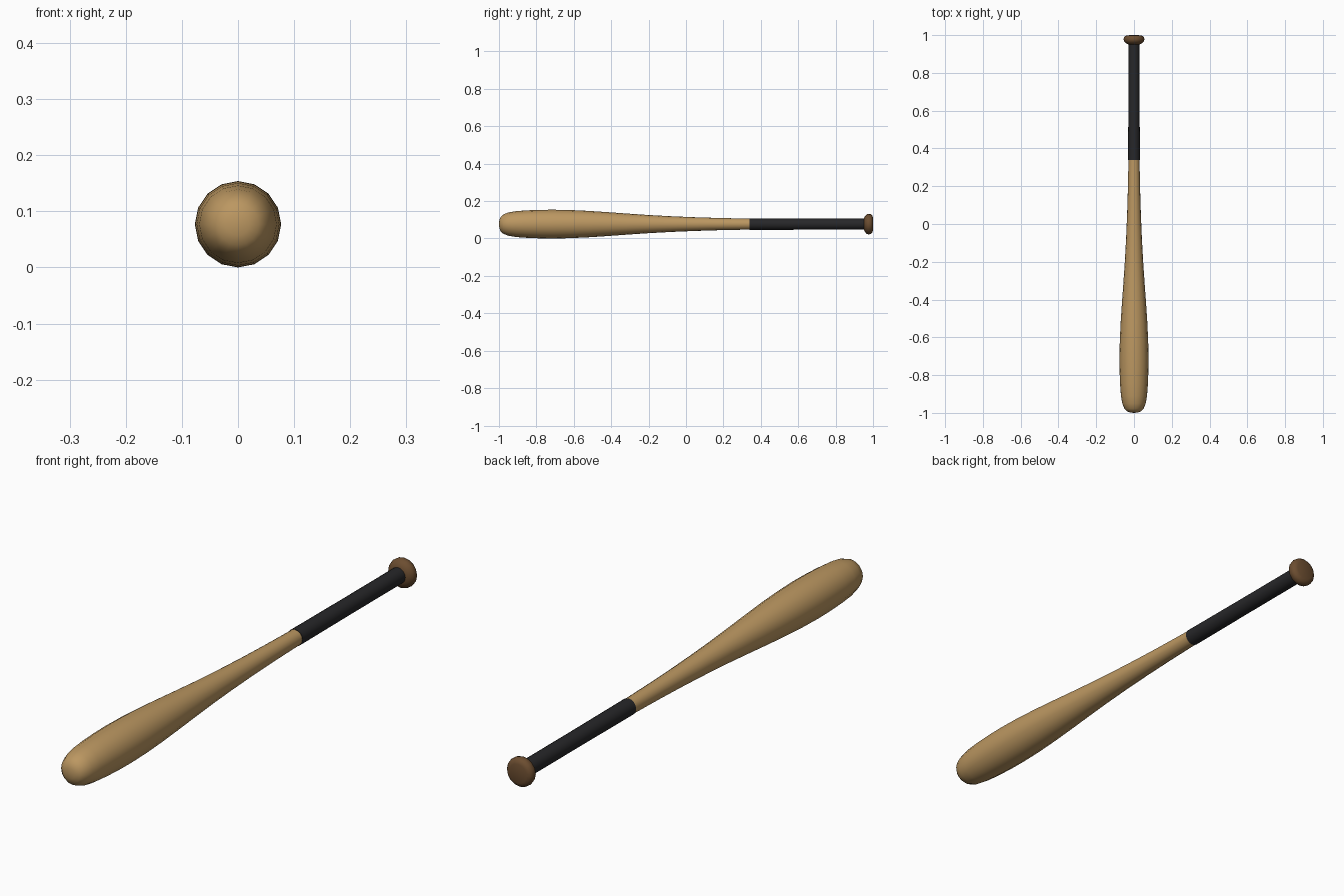
import bpy, bmesh, math

if "Cube" in bpy.data.objects:
    bpy.data.objects.remove(bpy.data.objects["Cube"])

SIDES = 16
AXIS_Z = 0.077


def material(name, color):
    m = bpy.data.materials.new(name)
    m.diffuse_color = (*color, 1)
    m.use_nodes = True
    m.node_tree.nodes["Principled BSDF"].inputs["Base Color"].default_value = m.diffuse_color
    return m


def lathe(name, profile, mat, angle=60):
    """Revolve (y, radius) points around the long axis; zero radius closes an end."""
    bm = bmesh.new()
    rings = []
    for y, r in profile:
        if r == 0:
            rings.append([bm.verts.new((0, y, AXIS_Z))] * SIDES)
        else:
            rings.append([bm.verts.new((r * math.sin(math.tau * i / SIDES), y,
                                        AXIS_Z + r * math.cos(math.tau * i / SIDES)))
                          for i in range(SIDES)])
    for a, b in zip(rings, rings[1:]):
        for i in range(SIDES):
            j = (i + 1) % SIDES
            bm.faces.new(list(dict.fromkeys((a[i], a[j], b[j], b[i]))))
    bmesh.ops.recalc_face_normals(bm, faces=bm.faces)
    mesh = bpy.data.meshes.new(name)
    bm.to_mesh(mesh)
    bm.free()
    mesh.materials.append(mat)
    ob = bpy.data.objects.new(name, mesh)
    bpy.context.collection.objects.link(ob)
    bpy.ops.object.select_all(action='DESELECT')
    ob.select_set(True)
    bpy.context.view_layer.objects.active = ob
    bpy.ops.object.shade_smooth_by_angle(angle=math.radians(angle))
    return ob


wood = material("light_wood", (0.50, 0.31, 0.12))
dark_wood = material("dark_wood", (0.15, 0.075, 0.03))
black = material("black_grip", (0.02, 0.02, 0.022))

# Barrel: rounded tip, fat body, long taper to the handle
lathe("barrel", [(-1.0, 0), (-0.998, 0.02), (-0.992, 0.037), (-0.978, 0.051),
                 (-0.95, 0.062), (-0.91, 0.069), (-0.85, 0.0735), (-0.78, 0.0762),
                 (-0.71, 0.077), (-0.62, 0.0752), (-0.52, 0.0705), (-0.42, 0.064),
                 (-0.32, 0.0567), (-0.2, 0.0485), (-0.08, 0.042), (0.05, 0.0365),
                 (0.18, 0.0325), (0.3, 0.030), (0.36, 0.029), (0.36, 0)], wood)

# Wrapped grip
lathe("grip", [(0.34, 0), (0.34, 0.031), (0.65, 0.030), (0.965, 0.030), (0.965, 0)], black)

# Knob at the end of the handle
lathe("knob", [(0.95, 0), (0.951, 0.031), (0.957, 0.042), (0.966, 0.052), (0.976, 0.055),
               (0.987, 0.0535), (0.995, 0.047), (0.999, 0.036), (1.0, 0)], dark_wood)
